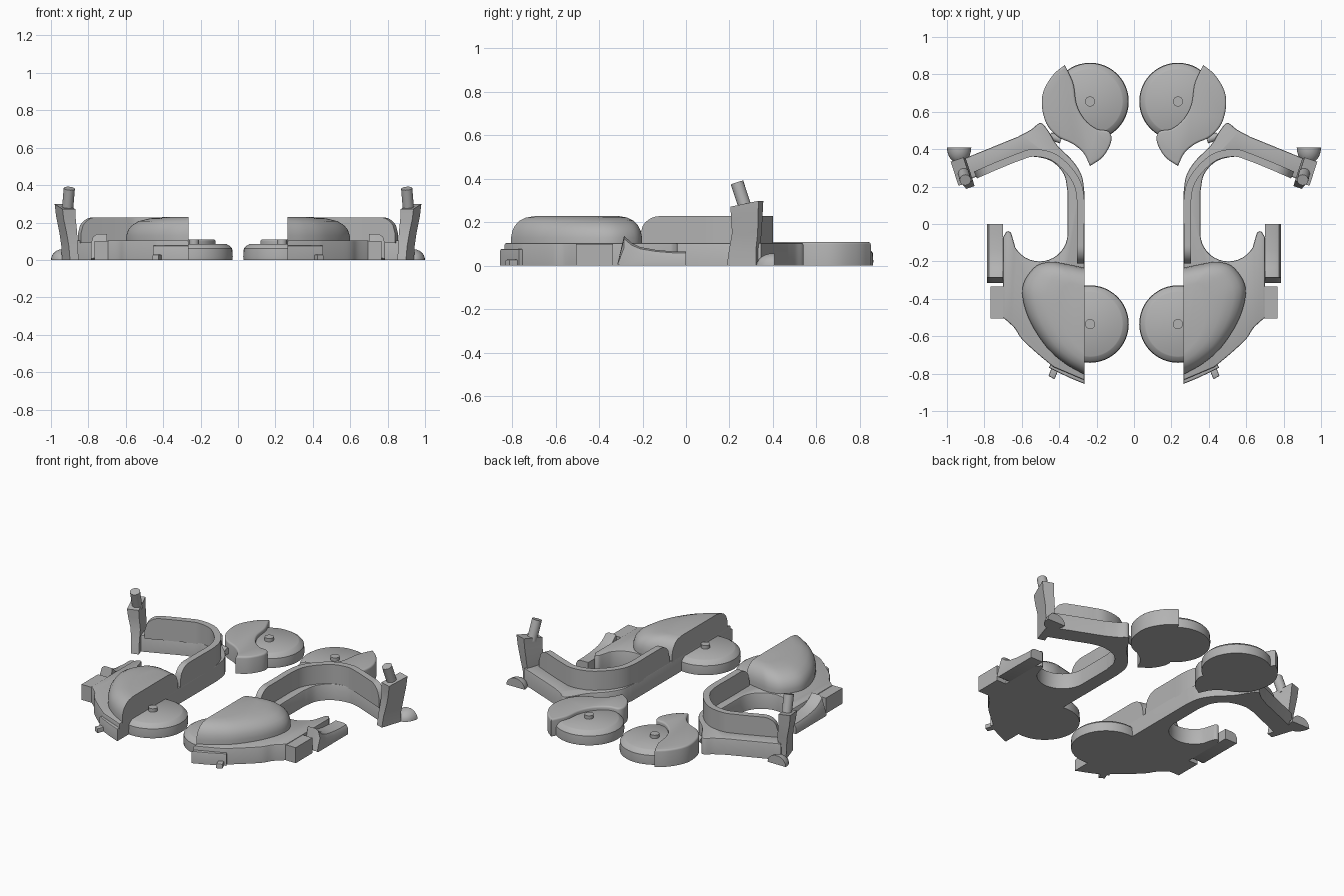
import bpy, bmesh, math
from mathutils import Vector, Matrix

cube = bpy.data.objects.get("Cube")
if cube:
    bpy.data.objects.remove(cube, do_unlink=True)

grey = bpy.data.materials.new("plain grey")
grey.use_nodes = True
COLOUR = (0.45, 0.45, 0.45, 1)
grey.diffuse_color = COLOUR
grey.node_tree.nodes["Principled BSDF"].inputs["Base Color"].default_value = COLOUR


def finish(name, bm, mirror=True, angle=35):
    """Turn a bmesh built on the +x side into a mirrored, shaded object."""
    bmesh.ops.recalc_face_normals(bm, faces=bm.faces)
    mesh = bpy.data.meshes.new(name)
    bm.to_mesh(mesh)
    bm.free()
    ob = bpy.data.objects.new(name, mesh)
    bpy.context.collection.objects.link(ob)
    mesh.materials.append(grey)
    bpy.ops.object.select_all(action='DESELECT')
    ob.select_set(True)
    bpy.context.view_layer.objects.active = ob
    bpy.ops.object.shade_smooth_by_angle(angle=math.radians(angle))
    if mirror:
        mod = ob.modifiers.new("mirror", 'MIRROR')
        mod.use_mirror_merge = False
    return ob


def spline(pts, n=6):
    """Catmull-Rom curve through the points."""
    p = [Vector(q) for q in pts]
    p = [2 * p[0] - p[1]] + p + [2 * p[-1] - p[-2]]
    out = []
    for a, b, c, d in zip(p, p[1:], p[2:], p[3:]):
        for i in range(n):
            t = i / n
            out.append(0.5 * (2 * b + (c - a) * t + (2 * a - 5 * b + 4 * c - d) * t * t
                              + (3 * b - a - 3 * c + d) * t ** 3))
    return out + [p[-2]]


def loft(name, rings, angle=35):
    """Skin closed rings of 3D points and cap both ends."""
    bm = bmesh.new()
    vs = [[bm.verts.new(p) for p in r] for r in rings]
    for a, b in zip(vs, vs[1:]):
        for i in range(len(a)):
            j = (i + 1) % len(a)
            bm.faces.new((a[i], a[j], b[j], b[i]))
    bm.faces.new(vs[0])
    bm.faces.new(vs[-1])
    return finish(name, bm, angle=angle)


def slab(name, outline, z0, z1, bevel=0.0, segments=2):
    """Extrude a flat outline upward, rounding its top rim."""
    bm = bmesh.new()
    face = bm.faces.new([bm.verts.new((p[0], p[1], z0)) for p in outline])
    geo = bmesh.ops.extrude_face_region(bm, geom=[face], use_keep_orig=True)["geom"]
    top = [v for v in geo if isinstance(v, bmesh.types.BMVert)]
    bmesh.ops.translate(bm, verts=top, vec=(0, 0, z1 - z0))
    bmesh.ops.recalc_face_normals(bm, faces=bm.faces)
    if bevel:
        rim = [e for e in bm.edges if all(v.co.z > z1 - 1e-5 for v in e.verts)]
        bmesh.ops.bevel(bm, geom=rim, offset=bevel, segments=segments, profile=0.5,
                        affect='EDGES', clamp_overlap=True)
    return finish(name, bm)


def lathe(name, x, y, profile, n=48):
    turn = [2 * math.pi * i / n for i in range(n)]
    loft(name, [[(x + r * math.cos(a), y + r * math.sin(a), z) for a in turn]
                for r, z in profile])


def rod(name, start, end, radius, n=20):
    a, b = Vector(start), Vector(end)
    q = (b - a).to_track_quat('Z', 'Y')
    ring = [q @ Vector((radius * math.cos(2 * math.pi * i / n),
                        radius * math.sin(2 * math.pi * i / n), 0)) for i in range(n)]
    loft(name, [[c + p for p in ring] for c in (a, b)])


# Base plate: arm, round cut-out, prong and rounded front body
arm_back = spline([(0.265, 0.17), (0.28, 0.26), (0.33, 0.34), (0.41, 0.42), (0.46, 0.5),
                   (0.5, 0.54), (0.55, 0.505), (0.62, 0.467)])
hook = spline([(0.62, 0.345), (0.54, 0.36), (0.44, 0.335), (0.375, 0.265), (0.355, 0.17)])
bowl = [(0.505 + 0.15 * math.cos(math.radians(a)), -0.05 + 0.15 * math.sin(math.radians(a)))
        for a in range(180, 340, 10)]
prong = spline([(0.65, -0.07), (0.66, -0.045), (0.68, -0.04), (0.70, -0.07)], 3)
flank = spline([(0.70, -0.5), (0.64, -0.555), (0.6, -0.615), (0.52, -0.69), (0.43, -0.765)], 4)
slab("base_plate", [(0.265, -0.835)] + arm_back + [(0.92, 0.345), (0.875, 0.24)] + hook
     + bowl + prong + flank, 0, 0.105, 0.008)

# Curved wall following the arm, with rounded ends
path = spline([(0.848, 0.262), (0.73, 0.313), (0.62, 0.357), (0.54, 0.38), (0.44, 0.362),
               (0.36, 0.3), (0.305, 0.22), (0.286, 0.13), (0.286, 0.0), (0.286, -0.11),
               (0.286, -0.21)], 10)
length = [0.0]
for a, b in zip(path, path[1:]):
    length.append(length[-1] + (b - a).length)
sections = []
for i, p in enumerate(path):
    d = (path[min(i + 1, len(path) - 1)] - path[max(i - 1, 0)]).normalized()
    side = Vector((-d.y, d.x)) * 0.02
    s = min(1, min(length[i], length[-1] - length[i]) / 0.09)
    h = 0.14 + 0.088 * math.sqrt(max(0, 1 - (1 - s) ** 2))
    l, r = p + side, p - side
    sections.append([(l.x, l.y, 0.09), (r.x, r.y, 0.09), (r.x, r.y, h), (l.x, l.y, h)])
loft("arm_wall", sections)

# Half teardrop dome with a flat inner side
edge = spline([(0.265, -0.235), (0.36, -0.215), (0.45, -0.203), (0.535, -0.235),
               (0.597, -0.345), (0.565, -0.5), (0.47, -0.655), (0.37, -0.745),
               (0.265, -0.805)], 5)
rings = []
for sx, sy, z in ((1, 1, 0.09), (1, 1, 0.13), (0.97, 0.98, 0.16), (0.91, 0.94, 0.185),
                  (0.8, 0.87, 0.207), (0.62, 0.77, 0.222), (0.4, 0.62, 0.229)):
    rings.append([(0.265 + (p.x - 0.265) * sx, -0.5 + (p.y + 0.5) * sy, z) for p in edge])
loft("dome", rings, 40)

# Round discs with centre pins, front and rear
disc = [(0.205, 0), (0.207, 0.02), (0.204, 0.06), (0.193, 0.073), (0.177, 0.083), (0.172, 0.086)]
for where, y in (("front", -0.535), ("rear", 0.655)):
    lathe(where + "_disc", 0.235, y, disc)
    lathe(where + "_pin", 0.235, y, [(0.027, 0.08), (0.027, 0.108)], 20)

# Curled cover lying over half of each rear disc
inner = spline([(0.37, 0.85), (0.345, 0.8), (0.322, 0.74), (0.307, 0.64), (0.265, 0.56),
                (0.2, 0.508), (0.135, 0.495), (0.122, 0.44), (0.165, 0.36), (0.235, 0.31)], 4)
outer = spline([(0.235, 0.31), (0.27, 0.38), (0.33, 0.43), (0.41, 0.468), (0.47, 0.54),
                (0.493, 0.64), (0.48, 0.72), (0.43, 0.8), (0.37, 0.85)], 4)
slab("disc_cover", inner + outer[1:-1], 0, 0.11, 0.025, 3)
rod("disc_link", (0.39, 0.45, 0.05), (0.45, 0.47, 0.05), 0.02)

# Leaning post at the arm tip with its peg and rounded foot
turn = Matrix.Rotation(math.radians(-18), 3, 'Z')
levels = []
for x, y, z, hx, hy, tilt in ((0.897, 0.262, 0, 0.024, 0.07, 0),
                              (0.9, 0.267, 0.07, 0.025, 0.065, 0),
                              (0.908, 0.28, 0.15, 0.03, 0.062, 0),
                              (0.92, 0.28, 0.225, 0.034, 0.065, 0.1),
                              (0.925, 0.28, 0.285, 0.036, 0.068, 0.2)):
    levels.append([Vector((x, y, z)) + turn @ Vector((i * hx, j * hy, j * hy * tilt))
                   for i, j in ((-1, -1), (1, -1), (1, 1), (-1, 1))])
loft("arm_post", levels)
rod("post_peg", (0.912, 0.275, 0.26), (0.902, 0.235, 0.382), 0.03)

bm = bmesh.new()
for k in range(6):
    t = math.pi / 2 * k / 6
    for i in range(13):
        a = math.pi * i / 12
        bm.verts.new((0.935 + 0.065 * math.cos(a) * math.cos(t),
                      0.408 - 0.085 * math.sin(a) * math.cos(t), 0.058 * math.sin(t)))
hull = bmesh.ops.convex_hull(bm, input=bm.verts)
bmesh.ops.delete(bm, geom=hull["geom_interior"], context='VERTS')
finish("post_foot", bm)

# Flared grip beside the prong: side profile swept across x
profile = [(-0.315, 0.01), (-0.285, 0.138), (-0.25, 0.105), (-0.21, 0.086), (-0.14, 0.073),
           (-0.06, 0.066), (0, 0.066), (0, 0), (-0.3, 0)]
loft("side_grip", [[(x, y, z * s) for y, z in profile]
                   for x, s in ((0.7, 1), (0.755, 1), (0.775, 0.9), (0.787, 0.6))])

# Side block, front strip and small front stud
slab("side_block", [(0.69, -0.335), (0.767, -0.335), (0.767, -0.505), (0.69, -0.505)], 0, 0.1)
slab("front_strip", [(0.265, -0.8), (0.265, -0.855), (0.35, -0.82), (0.455, -0.768),
                     (0.44, -0.74)], 0, 0.078, 0.008)
slab("front_stud", [(0.40, -0.77), (0.425, -0.83), (0.457, -0.812), (0.437, -0.76)],
     0, 0.028, 0.006)
